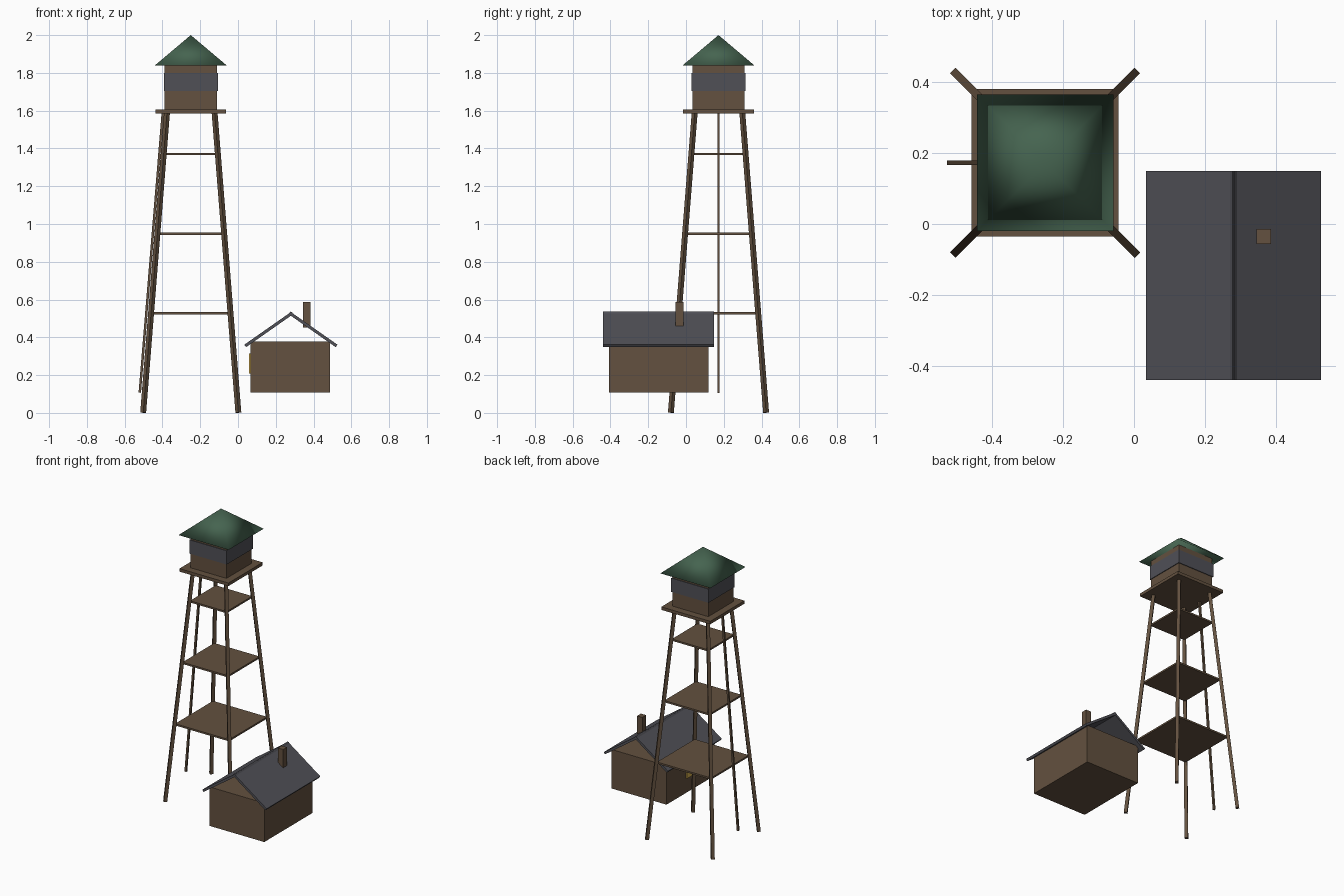
import bpy
import bmesh
import math
from mathutils import Vector, Matrix

if "Cube" in bpy.data.objects:
    bpy.data.objects.remove(bpy.data.objects["Cube"])


def make_material(name, rgb):
    mat = bpy.data.materials.new(name)
    mat.use_nodes = True
    mat.diffuse_color = (*rgb, 1)
    mat.node_tree.nodes["Principled BSDF"].inputs["Base Color"].default_value = (*rgb, 1)
    return mat


WOOD = make_material("brown wood", (0.125, 0.082, 0.05))
SLATE = make_material("dark grey", (0.08, 0.08, 0.094))
GREEN = make_material("roof green", (0.06, 0.127, 0.08))
YELLOW = make_material("window yellow", (0.68, 0.43, 0.08))


def finish(name, bm, mat, smooth=False):
    bmesh.ops.recalc_face_normals(bm, faces=bm.faces)
    mesh = bpy.data.meshes.new(name)
    for face in bm.faces:
        face.smooth = smooth
    bm.to_mesh(mesh)
    bm.free()
    mesh.materials.append(mat)
    obj = bpy.data.objects.new(name, mesh)
    bpy.context.scene.collection.objects.link(obj)
    return obj


def box(name, center, size, mat, rotation=Matrix()):
    bm = bmesh.new()
    matrix = Matrix.Translation(center) @ rotation @ Matrix.Diagonal((*size, 1))
    bmesh.ops.create_cube(bm, size=1, matrix=matrix)
    return finish(name, bm, mat)


def beam(name, start, end, width, mat):
    start, end = Vector(start), Vector(end)
    span = end - start
    turn = span.to_track_quat("Z", "Y").to_matrix().to_4x4()
    return box(name, (start + end) / 2, (width, width, span.length), mat, turn)


# Watchtower: splayed legs
TX, TY = -0.25, 0.172
for side_x, x_name in ((-1, "right"), (1, "left")):
    for side_y, y_name in ((-1, "front"), (1, "back")):
        beam(f"{y_name}_{x_name}_leg",
             (TX + side_x * 0.252, TY + side_y * 0.252, 0.0015),
             (TX + side_x * 0.126, TY + side_y * 0.126, 1.59), 0.022, WOOD)

# Landings between the legs
for i, (z, half) in enumerate(((0.527, 0.207), (0.949, 0.174), (1.371, 0.14))):
    box(f"landing_{i + 1}", (TX, TY, z), (2 * half, 2 * half, 0.012), WOOD)

# Ladder pole on the right side
beam("ladder_pole", (-0.52, TY, 0.107), (-0.398, TY, 1.59), 0.013, WOOD)

# Lookout cabin
box("lookout_deck", (TX, TY, 1.595), (0.375, 0.375, 0.021), WOOD)
box("lookout_walls", (TX, TY, 1.722), (0.276, 0.276, 0.236), WOOD)
box("lookout_window_band", (TX, TY, 1.752), (0.286, 0.286, 0.095), SLATE)

# Pyramid roof, softly shaded
bm = bmesh.new()
bmesh.ops.create_cone(bm, cap_ends=True, segments=4, radius1=0.192 * math.sqrt(2),
                      radius2=0, depth=0.162,
                      matrix=Matrix.Translation((TX, TY, 1.919))
                      @ Matrix.Rotation(math.pi / 4, 4, "Z"))
bmesh.ops.remove_doubles(bm, verts=bm.verts, dist=0.001)
finish("lookout_roof", bm, GREEN, smooth=True)

# Hut with open gables
HX, HY = 0.28, -0.145
box("hut_walls", (0.277, HY, 0.243), (0.42, 0.526, 0.27), WOOD)
for side, name in ((-1, "right"), (1, "left")):
    box(f"hut_roof_{name}", (HX + side * 0.117, HY, 0.442), (0.305, 0.588, 0.016),
        SLATE, Matrix.Rotation(side * math.radians(35), 4, "Y"))
box("hut_chimney", (0.365, -0.035, 0.52), (0.04, 0.042, 0.135), WOOD)
box("hut_window", (0.0625, -0.147, 0.262), (0.0095, 0.105, 0.105), YELLOW)
